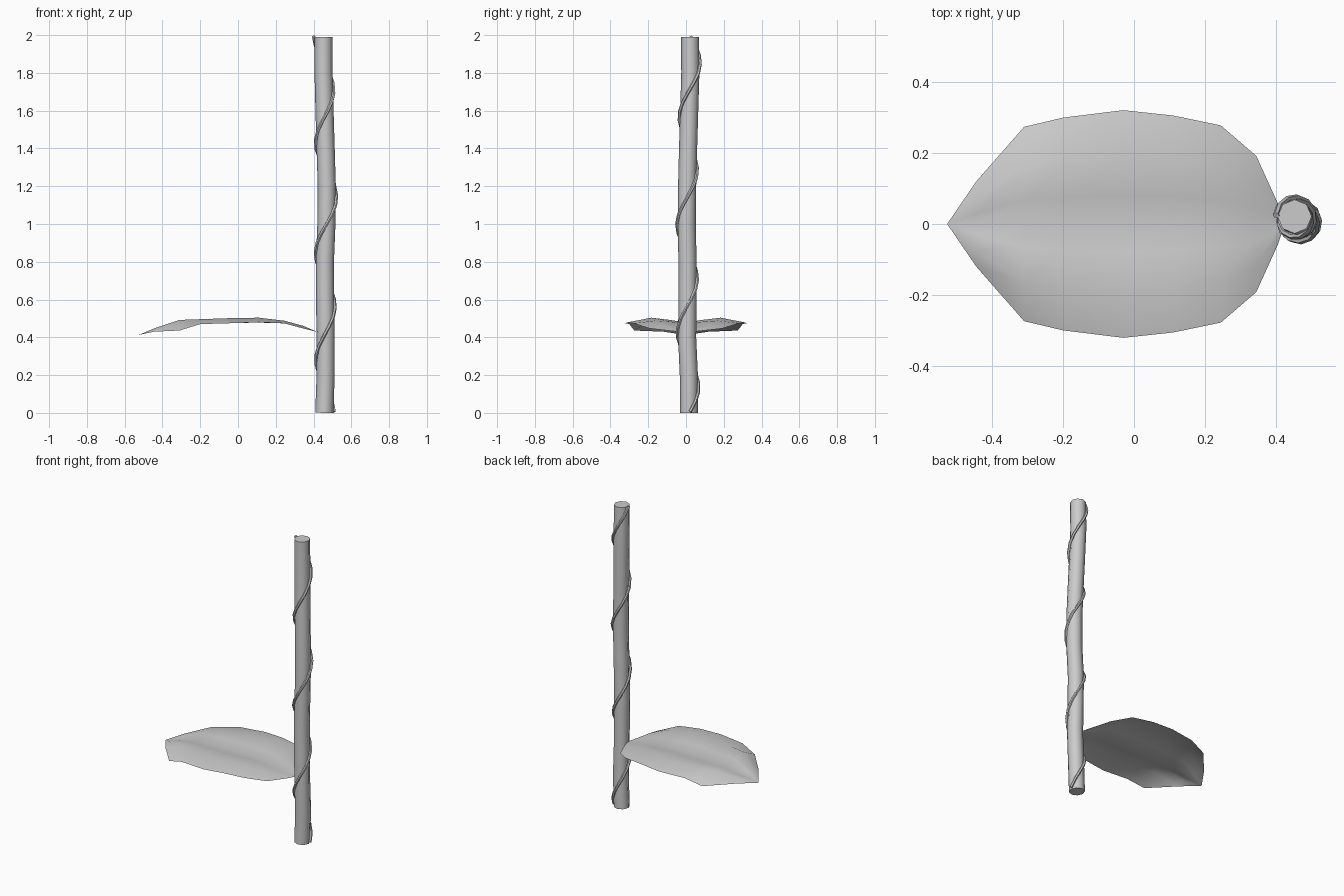
import bpy, bmesh, math
from mathutils import Vector

if "Cube" in bpy.data.objects:
    bpy.data.objects.remove(bpy.data.objects["Cube"])

# Stem centre line
PATH = [(.457, .015, 0), (.464, .015, .2), (.464, .006, .4), (.461, .008, .6),
        (.460, .008, .8), (.468, .004, 1.0), (.470, .006, 1.2), (.464, .011, 1.4),
        (.458, .017, 1.6), (.453, .023, 1.8), (.453, .021, 1.99)]


def centre(z):
    for a, b in zip(PATH, PATH[1:]):
        if z <= b[2] or b is PATH[-1]:
            t = (z - a[2]) / (b[2] - a[2])
            return Vector(a).lerp(Vector(b), t)


def tube(name, pts, radius, res):
    cu = bpy.data.curves.new(name, 'CURVE')
    cu.dimensions = '3D'
    cu.bevel_depth = radius
    cu.bevel_resolution = res
    cu.use_fill_caps = True
    sp = cu.splines.new('POLY')
    sp.points.add(len(pts) - 1)
    for p, co in zip(sp.points, pts):
        p.co = (*co, 1)
    ob = bpy.data.objects.new(name, cu)
    bpy.context.collection.objects.link(ob)
    bpy.ops.object.select_all(action='DESELECT')
    ob.select_set(True)
    bpy.context.view_layer.objects.active = ob
    bpy.ops.object.convert(target='MESH')
    bpy.ops.object.shade_smooth_by_angle(angle=math.radians(50))
    return ob


tube("stem", PATH, .048, 2)

# Vine winding round the stem
vine = []
N = 40
for i in range(N + 1):
    z = .007 + 1.986 * i / N
    a = math.pi + (z - .28) / .573 * math.tau
    vine.append(centre(z) + Vector((math.cos(a), math.sin(a), 0)) * .0525)
tube("vine", vine, .009, 1)

# Leaf sections: x, half width, midrib z, ridge z, edge z
SECTIONS = [(-.445, .12, .435, .447, .430), (-.31, .274, .475, .492, .436),
            (-.2, .300, .476, .496, .470), (-.03, .321, .476, .502, .475),
            (.11, .306, .478, .504, .480), (.245, .278, .474, .488, .474),
            (.345, .192, .452, .461, .447), (.405, .06, .433, .435, .432)]
bm = bmesh.new()
rows = []
for x, w, zm, zr, ze in SECTIONS:
    rows.append([bm.verts.new((x, w * f, z)) for f, z in
                 ((-1, ze), (-.6, zr), (-.25, (zm + zr) / 2), (0, zm),
                  (.25, (zm + zr) / 2), (.6, zr), (1, ze))])
for a, b in zip(rows, rows[1:]):
    for j in range(6):
        bm.faces.new((a[j], b[j], b[j + 1], a[j + 1]))
tip = bm.verts.new((-.527, 0, .412))
base = bm.verts.new((.425, 0, .428))
for j in range(6):
    bm.faces.new((tip, rows[0][j], rows[0][j + 1]))
    bm.faces.new((base, rows[-1][j + 1], rows[-1][j]))
for f in bm.faces:
    f.smooth = True
me = bpy.data.meshes.new("leaf")
bm.to_mesh(me)
bm.free()
bpy.context.collection.objects.link(bpy.data.objects.new("leaf", me))
